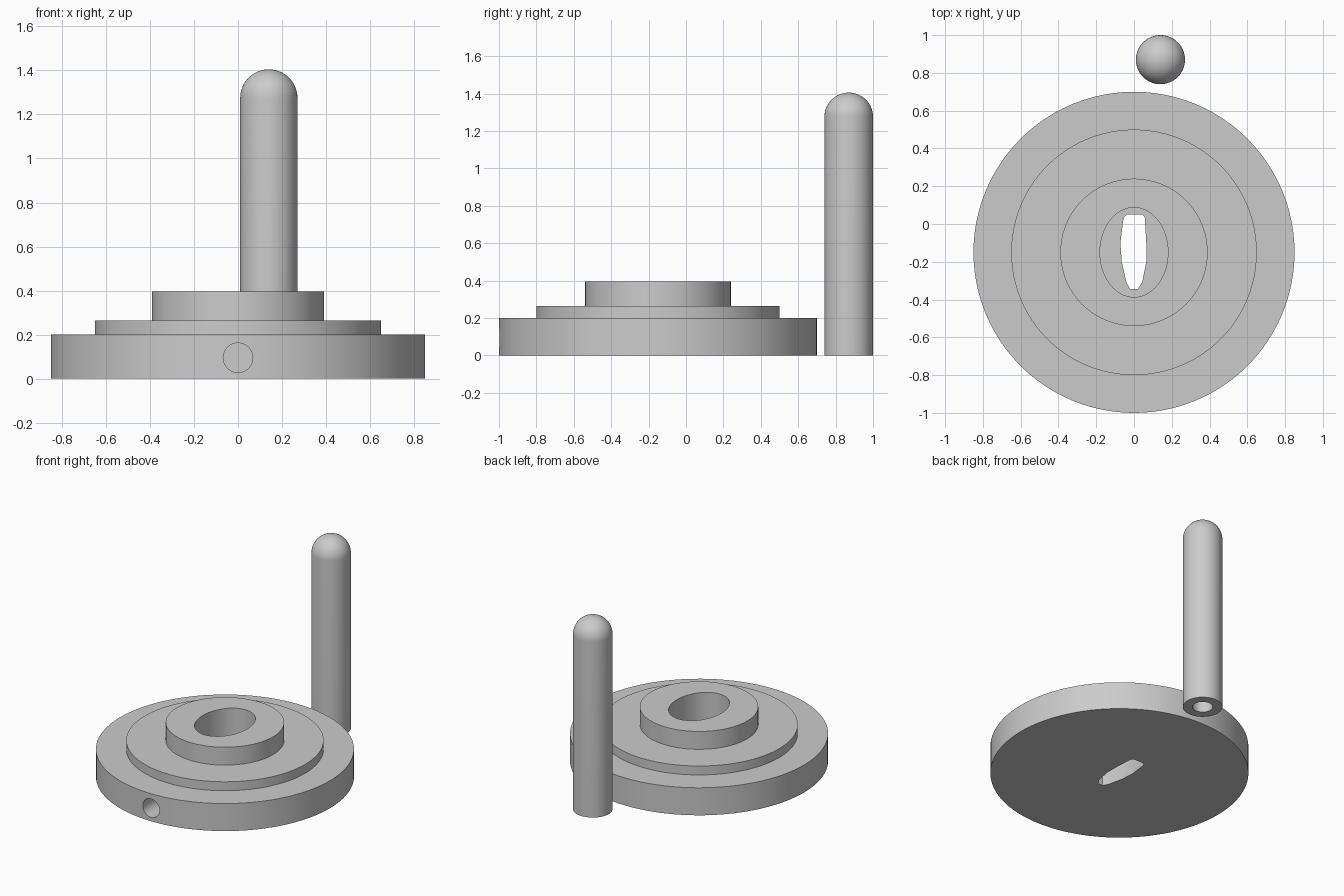
import bpy, bmesh, math
from mathutils import Matrix

cube = bpy.data.objects.get("Cube")
if cube:
    bpy.data.objects.remove(cube, do_unlink=True)

grey = bpy.data.materials.new("plain_grey")
grey.use_nodes = True
colour = (0.6, 0.6, 0.6, 1)
grey.diffuse_color = colour
grey.node_tree.nodes["Principled BSDF"].inputs["Base Color"].default_value = colour


def make_object(name, bm, location):
    bmesh.ops.recalc_face_normals(bm, faces=bm.faces)
    mesh = bpy.data.meshes.new(name)
    bm.to_mesh(mesh)
    bm.free()
    mesh.materials.append(grey)
    obj = bpy.data.objects.new(name, mesh)
    obj.location = location
    bpy.context.collection.objects.link(obj)
    return obj


def lathe(name, profile, location, steps=96):
    """Spin a (radius, height) profile around the vertical axis."""
    bm = bmesh.new()
    verts = [bm.verts.new((r, 0, z)) for r, z in profile]
    edges = [bm.edges.new(pair) for pair in zip(verts, verts[1:])]
    bmesh.ops.spin(bm, geom=verts + edges, cent=(0, 0, 0), axis=(0, 0, 1),
                   angle=math.tau, steps=steps, use_duplicate=False)
    bmesh.ops.remove_doubles(bm, verts=bm.verts, dist=0.0001)
    return make_object(name, bm, location)


def prism(name, outline, bottom, top, location):
    """Extrude a flat outline between two heights."""
    bm = bmesh.new()
    face = bm.faces.new([bm.verts.new((x, y, bottom)) for x, y in outline])
    extruded = bmesh.ops.extrude_face_region(bm, geom=[face])["geom"]
    moved = [v for v in extruded if isinstance(v, bmesh.types.BMVert)]
    bmesh.ops.translate(bm, verts=moved, vec=(0, 0, top - bottom))
    return make_object(name, bm, location)


def ellipse(rx, ry, count=96):
    angles = [math.tau * i / count for i in range(count)]
    return [(rx * math.cos(a), ry * math.sin(a)) for a in angles]


def activate(obj):
    bpy.ops.object.select_all(action="DESELECT")
    obj.select_set(True)
    bpy.context.view_layer.objects.active = obj


def cut(target, cutter):
    cutter.hide_render = True
    mod = target.modifiers.new("cut", "BOOLEAN")
    mod.operation = "DIFFERENCE"
    mod.solver = "EXACT"
    mod.object = cutter
    activate(target)
    bpy.ops.object.modifier_apply(modifier=mod.name)
    bpy.data.objects.remove(cutter, do_unlink=True)


centre_y = -0.15

# Three-tier round base
base = lathe("stepped_base", [(0, 0), (0.85, 0), (0.85, 0.2), (0.65, 0.2), (0.65, 0.265),
                              (0.39, 0.265), (0.39, 0.395), (0, 0.395)], (0, centre_y, 0))

# Oval well from the hub down to a thin floor
cut(base, prism("oval_well", ellipse(0.18, 0.237), 0.13, 0.5, (0, centre_y, 0)))

# Barrel-shaped slot through the floor
slot = [(-0.04, 0.05), (0.045, 0.05), (0.057, 0.035), (0.065, -0.1), (0.065, -0.2),
        (0.043, -0.31), (0.02, -0.345), (-0.02, -0.345), (-0.04, -0.31),
        (-0.065, -0.2), (-0.072, -0.1), (-0.055, 0.035)]
cut(base, prism("slot_cutter", slot, -0.1, 0.2, (0, 0, 0)))

# Blind round socket in the front of the rim
socket = prism("socket_cutter", ellipse(0.067, 0.067, 48), -0.1, 0.3, (0, 0, 0))
socket.data.transform(Matrix.Rotation(-math.pi / 2, 4, "X"))
socket.location = (0, -1, 0.095)
cut(base, socket)

# Round-topped handle with a bore in its foot
radius, shoulder = 0.13, 1.275
dome = [(radius * math.cos(a), shoulder + radius * math.sin(a))
        for a in (math.pi / 2 * i / 16 for i in range(16))]
handle = lathe("handle", [(0, 0.3), (0.067, 0.3), (0.067, 0), (radius, 0)] + dome
               + [(0, shoulder + radius)], (0.14, 0.87, 0), 64)

for obj in (base, handle):
    activate(obj)
    bpy.ops.object.shade_smooth_by_angle(angle=math.radians(30))
